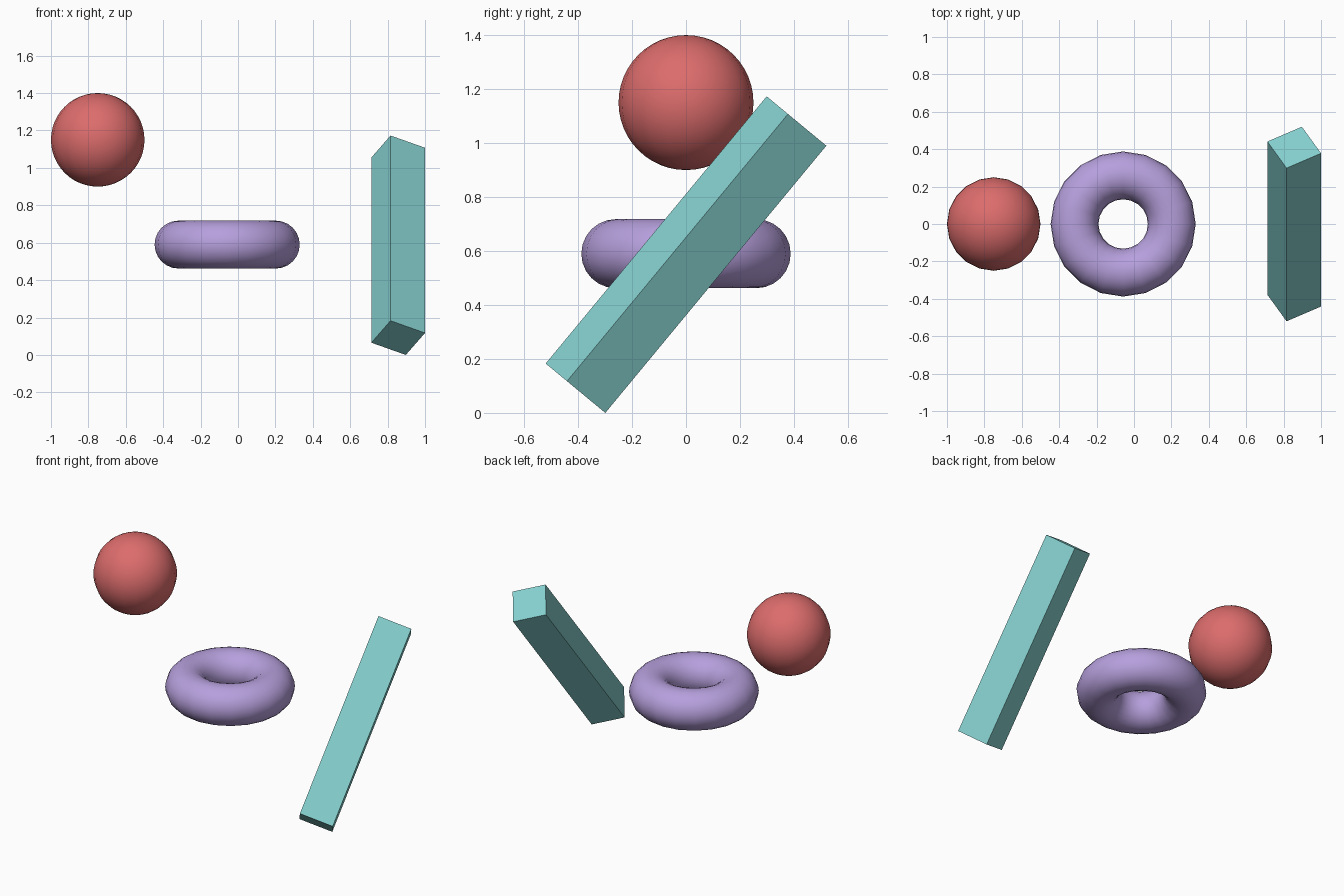
import bpy
from math import radians
from mathutils import Matrix

if "Cube" in bpy.data.objects:
    bpy.data.objects.remove(bpy.data.objects["Cube"])


def finish(name, color, smooth):
    obj = bpy.context.object
    obj.name = name
    mat = bpy.data.materials.new(name + "_color")
    mat.diffuse_color = (*color, 1)
    mat.use_nodes = True
    mat.node_tree.nodes["Principled BSDF"].inputs["Base Color"].default_value = mat.diffuse_color
    obj.data.materials.append(mat)
    if smooth:
        bpy.ops.object.shade_smooth()
    return obj


# Floating ball
bpy.ops.mesh.primitive_uv_sphere_add(segments=20, ring_count=24, radius=0.25,
                                     location=(-0.75, 0, 1.15))
finish("ball", (0.72, 0.15, 0.15), True)

# Flat ring
bpy.ops.mesh.primitive_torus_add(major_segments=20, minor_segments=24,
                                 major_radius=0.26, minor_radius=0.128,
                                 location=(-0.058, 0, 0.59))
finish("ring", (0.47, 0.35, 0.72), True)

# Square bar, rolled about its length then tilted backwards
bpy.ops.mesh.primitive_cube_add(size=1)
bar = finish("tilted_bar", (0.24, 0.64, 0.63), False)
bar.data.transform(Matrix.Diagonal((0.211, 0.211, 1.285, 1)))
bar.matrix_world = (Matrix.Translation((0.8565, 0, 0.5865))
                    @ Matrix.Rotation(radians(-39.6), 4, 'X')
                    @ Matrix.Rotation(radians(29.1), 4, 'Z'))
